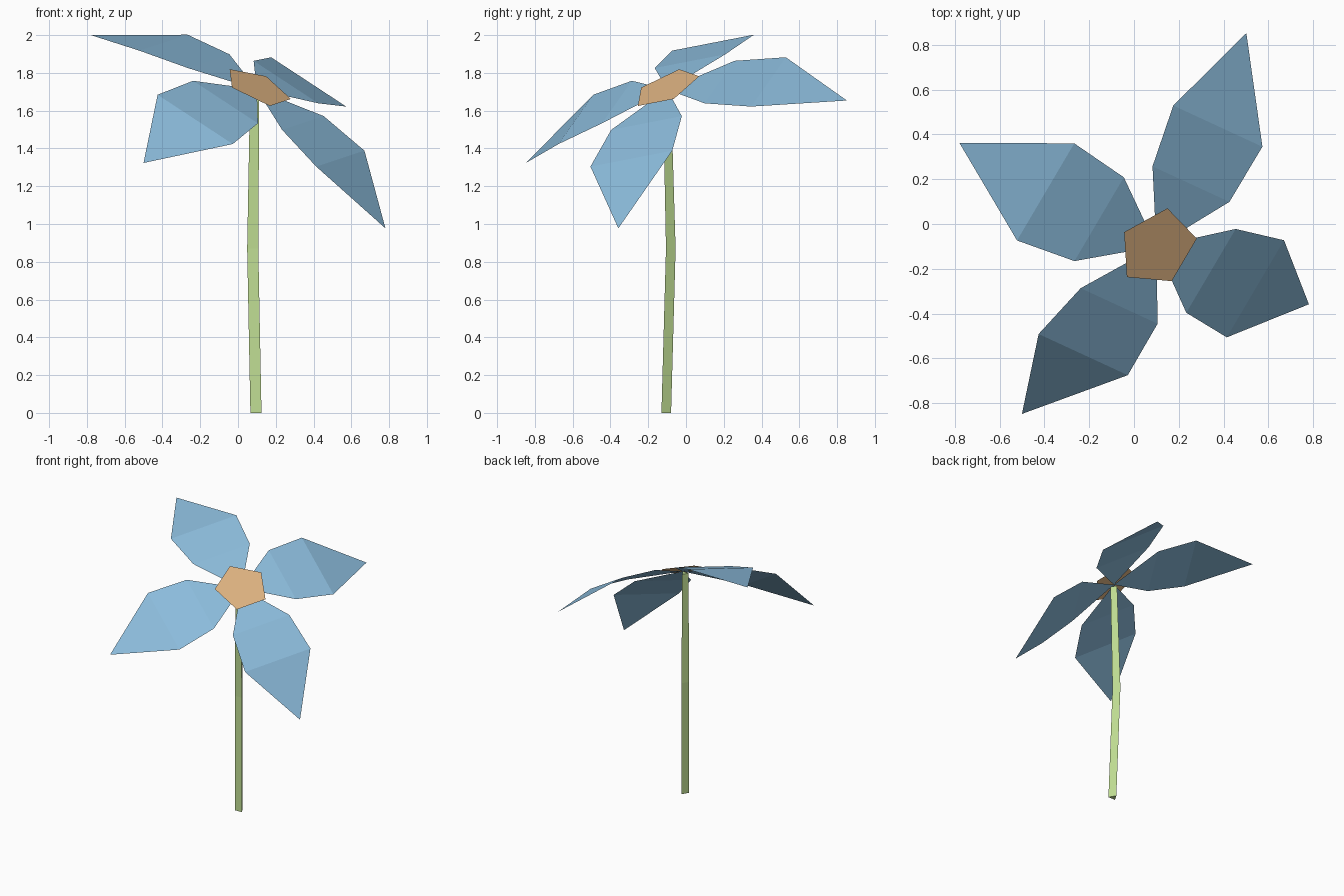
import bpy
from math import cos, sin, radians
from mathutils import Matrix, Vector

if "Cube" in bpy.data.objects:
    bpy.data.objects.remove(bpy.data.objects["Cube"])


def material(name, colour):
    m = bpy.data.materials.new(name)
    m.diffuse_color = (*colour, 1)
    m.use_nodes = True
    m.node_tree.nodes["Principled BSDF"].inputs["Base Color"].default_value = m.diffuse_color
    return m


def add_mesh(name, verts, faces, mat):
    me = bpy.data.meshes.new(name)
    me.from_pydata(verts, [], faces)
    me.materials.append(mat)
    ob = bpy.data.objects.new(name, me)
    bpy.context.collection.objects.link(ob)
    return ob


blue = material("petal blue", (0.26, 0.50, 0.71))
tan = material("centre tan", (0.73, 0.45, 0.22))
green = material("stem green", (0.52, 0.72, 0.29))

# Tilted frame of the flower head: normal leans to the front right
normal = Vector((0.375, -0.385, 0.843)).normalized()
axis_u = Vector((0.51, 0.843, 0.184))
axis_u = (axis_u - normal * axis_u.dot(normal)).normalized()
axis_v = normal.cross(axis_u)
head = Vector((0.10, -0.10, 1.712))


def to_world(u, v, n):
    return head + axis_u * u + axis_v * v + normal * n


# Four drooping petals, each a folded sheet (distance, half width, height)
near, far, tip = (0.32, 0.22, -0.016), (0.60, 0.255, -0.07), (1.0, 0, -0.265)
outline = [(0, 0, 0)]
for d, w, h in (near, far):
    outline += [(d, -w, h), (d, w, h)]
outline.append(tip)
for i in range(4):
    turn = Matrix.Rotation(radians(90 * i), 3, 'Z')
    pts = [to_world(*(turn @ Vector(p))) for p in outline]
    add_mesh(f"petal_{i + 1}", pts, [(0, 1, 2), (1, 3, 4, 2), (3, 5, 4)], blue)

# Flat pentagon centre just above the petal roots
angles = [radians(18 + 72 * k) for k in range(5)]
add_mesh("flower_centre",
         [to_world(0.19 * cos(a), 0.19 * sin(a), 0.012) for a in angles],
         [tuple(range(5))], tan)

# Slightly bent three-sided stem (x, y, z, radius), flat side to the front
path = [(0.095, -0.113, 0, 0.034), (0.078, -0.089, 0.87, 0.034),
        (0.088, -0.108, 1.70, 0.028)]
verts = [(x + r * cos(radians(90 + 120 * k)), y + r * sin(radians(90 + 120 * k)), z)
         for x, y, z, r in path for k in range(3)]
faces = [(3 * s + k, 3 * s + (k + 1) % 3, 3 * s + 3 + (k + 1) % 3, 3 * s + 3 + k)
         for s in range(2) for k in range(3)]
faces += [(2, 1, 0), (6, 7, 8)]
add_mesh("stem", verts, faces, green)
